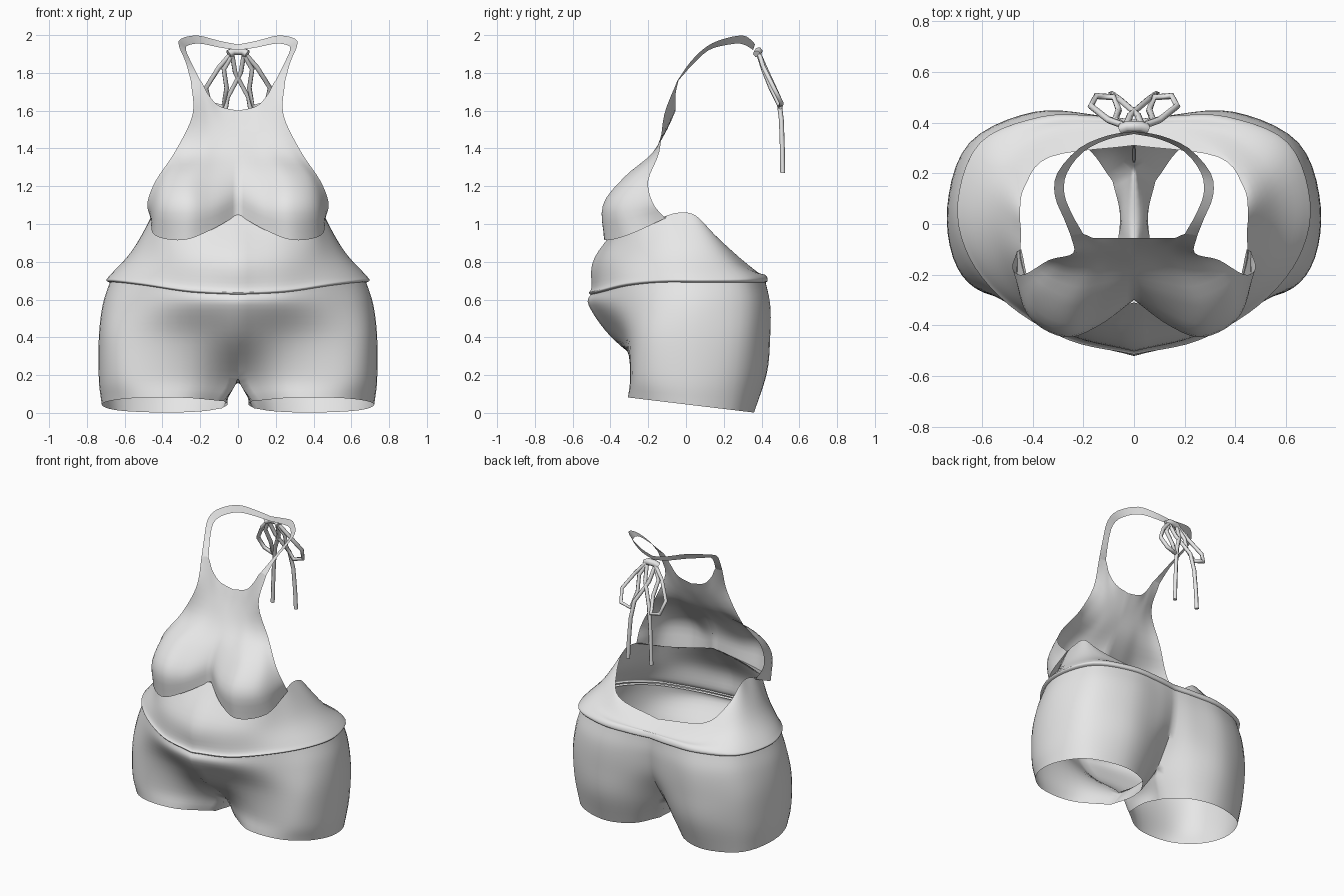
import bpy
from mathutils import Vector

cube = bpy.data.objects.get("Cube")
if cube:
    bpy.data.objects.remove(cube)

fabric = bpy.data.materials.new("light grey fabric")
fabric.use_nodes = True
colour = (0.8, 0.8, 0.8, 1)
fabric.diffuse_color = colour
fabric.node_tree.nodes["Principled BSDF"].inputs["Base Color"].default_value = colour


def smooth_path(points, steps):
    """Catmull-Rom curve through the points, with a number of steps per span."""
    pts = [Vector(p) for p in points]
    pts = [2 * pts[0] - pts[1]] + pts + [2 * pts[-1] - pts[-2]]
    out = []
    for a, b, c, d in zip(pts, pts[1:], pts[2:], pts[3:]):
        for i in range(steps):
            t = i / steps
            out.append(b + (c - a) * t / 2
                       + (2 * a - 5 * b + 4 * c - d) * t * t / 2
                       + (3 * b - a - 3 * c + d) * t ** 3 / 2)
    return out + [pts[-2]]


def make_grid(rows, across, along):
    """Smooth every row, then smooth between the rows."""
    fine = [smooth_path(row, across) for row in rows]
    columns = [smooth_path(column, along) for column in zip(*fine)]
    return [list(row) for row in zip(*columns)]


def cloth(name, *grids):
    """Turn grids for the left half into one mirrored sheet of cloth."""
    verts, faces = [], []
    for grid in grids:
        start, width = len(verts), len(grid[0])
        verts += [p for row in grid for p in row]
        for v in range(len(grid) - 1):
            for u in range(width - 1):
                a = start + v * width + u
                faces.append((a, a + 1, a + 1 + width, a + width))
    mesh = bpy.data.meshes.new(name)
    mesh.from_pydata(verts, [], faces)
    mesh.shade_smooth()
    mesh.materials.append(fabric)
    obj = bpy.data.objects.new(name, mesh)
    bpy.context.collection.objects.link(obj)
    mirror = obj.modifiers.new("mirror", 'MIRROR')
    mirror.merge_threshold = 0.002
    mirror.use_clip = True
    weld = obj.modifiers.new("weld", 'WELD')
    weld.merge_threshold = 0.001
    return obj


def cord(name, points, radius):
    curve = bpy.data.curves.new(name, 'CURVE')
    curve.dimensions = '3D'
    curve.bevel_depth = radius
    curve.bevel_resolution = 1
    curve.use_fill_caps = True
    line = curve.splines.new('POLY')
    line.points.add(len(points) - 1)
    for point, place in zip(line.points, points):
        point.co = (*place, 1)
    curve.materials.append(fabric)
    obj = bpy.data.objects.new(name, curve)
    bpy.context.collection.objects.link(obj)


def level(outline, height):
    """Give a flat outline its height, as a rule of depth."""
    return [(x, y, height(y)) for x, y in outline]


# Shorts: outlines run from the front centre round the hip to the back centre
def hem_height(y):
    return 0.045 - 0.12 * y


def waist_height(y):
    return 0.63 + 0.07 * min(1, (y + 0.52) / 0.28)


hem = level([(.075, -.14), (.28, -.29), (.52, -.29), (.675, -.16), (.72, .05),
             (.63, .27), (.4, .36), (.2, .31), (.085, .17)], hem_height)
crotch = level([(0, -.15), (.25, -.275), (.55, -.285), (.695, -.17),
                (.735, .06), (.65, .3), (.4, .425), (.17, .38), (0, .23)],
               lambda y: 0.17 + 0.1 * abs(y))
seat = level([(0, -.395), (.25, -.34), (.55, -.285), (.695, -.17), (.735, .07),
              (.65, .32), (.4, .44), (.16, .42), (0, .36)],
             lambda y: 0.4)
hip = level([(0, -.515), (.25, -.445), (.51, -.305), (.67, -.15), (.715, .08),
             (.62, .33), (.38, .44), (.15, .43), (0, .4)],
            lambda y: 0.57)
waist = level([(0, -.5), (.25, -.445), (.48, -.31), (.63, -.13), (.675, .08),
               (.59, .31), (.36, .41), (.15, .415), (0, .4)],
              waist_height)

STEPS = 5
outer = make_grid([hem, crotch, seat, hip, waist], STEPS, STEPS)

# Inner thigh closes each leg between the hem and the crotch seam
inner = []
for i, row in enumerate(outer[:STEPS + 1]):
    t = i / STEPS
    middle = Vector((.055 * (1 - t ** 3), .03, .045 + .115 * t))
    inner.append(smooth_path([row[0], middle, row[-1]], 6))
cloth("shorts", outer, inner[::-1])


# Belly wrap: rolled lower edge, flaring hips, open low back
def scaled(outline, factor, lift):
    return [(x * factor, y * factor, z + lift) for x, y, z in outline]


belly = [(0, -.485, .82), (.25, -.425, .82), (.42, -.31, .82), (.53, -.14, .85),
         (.56, .04, .86), (.52, .2, .84), (.39, .33, .77), (.2, .38, .745),
         (0, .385, .735)]
top_edge = [(0, -.31, 1.05), (.22, -.35, .98), (.39, -.28, .97),
            (.445, -.14, 1.03), (.445, -.04, 1.06), (.45, .05, 1.045),
            (.43, .15, .945), (.33, .265, .835), (0, .31, .79)]
cloth("belly_wrap", make_grid(
    [scaled(waist, .98, -.015), scaled(waist, 1.03, 0), scaled(waist, 1, .03),
     belly, top_edge], STEPS, STEPS))

# Halter bib: rows run from the centre to the arm edge, bottom to top
bust_edge = [(0, -.3, 1.05), (.14, -.395, .97), (.29, -.43, .915),
             (.44, -.31, .94), (.462, -.11, 1.03)]
bib = [
    bust_edge,
    [(0, -.295, 1.16), (.14, -.395, 1.1), (.27, -.44, 1.1),
     (.41, -.365, 1.1), (.48, -.175, 1.11)],
    [(0, -.25, 1.27), (.13, -.295, 1.25), (.26, -.325, 1.25),
     (.37, -.275, 1.25), (.435, -.2, 1.23)],
    [(0, -.165, 1.39), (.1, -.17, 1.38), (.18, -.175, 1.38),
     (.27, -.165, 1.38), (.335, -.142, 1.38)],
    [(0, -.1, 1.5), (.08, -.1, 1.51), (.15, -.1, 1.53),
     (.2, -.105, 1.56), (.24, -.115, 1.58)],
    [(0, -.055, 1.6), (.1, -.055, 1.625), (.16, -.055, 1.69),
     (.2, -.04, 1.76), (.25, -.045, 1.76)],
]
cloth("halter_bib", make_grid(bib, STEPS, 4))

# Underside of the bust tucks back to the belly wrap
tuck = [(0, -.3, 1.05), (.14, -.34, 1), (.28, -.34, .96),
        (.4, -.26, .98), (.445, -.1, 1.045)]
cloth("bust_underside", make_grid([tuck, bust_edge], STEPS, 2))

# Neck strap: a flat ribbon from the bib round to the nape
strap = [
    [(.2, -.04, 1.76), (.25, -.045, 1.76)],
    [(.245, .04, 1.85), (.278, .025, 1.86)],
    [(.275, .12, 1.92), (.312, .11, 1.94)],
    [(.265, .2, 1.945), (.303, .2, 1.98)],
    [(.2, .285, 1.955), (.215, .3, 1.998)],
    [(.1, .335, 1.935), (.1, .35, 1.97)],
    [(0, .355, 1.92), (0, .365, 1.95)],
]
cloth("neck_strap", make_grid(strap, 2, 3))

# Bow: knot, two hanging loops and two tails that cross below the knot
cord("bow_knot", [(-.05, .375, 1.9), (-.025, .385, 1.915), (.025, .385, 1.915),
                  (.05, .375, 1.9)], .022)
loop = [(.03, .385, 1.91), (.1, .41, 1.83), (.17, .465, 1.72),
        (.15, .505, 1.64), (.08, .5, 1.62), (.06, .45, 1.72),
        (.075, .41, 1.82), (.03, .385, 1.9)]
tail = [(-.03, .39, 1.89), (-.015, .43, 1.8), (.055, .49, 1.67),
        (.075, .505, 1.55), (.085, .51, 1.4), (.09, .512, 1.27)]
for side, sign in (("left", 1), ("right", -1)):
    for part, path in (("loop", loop), ("tail", tail)):
        cord(f"{side}_bow_{part}", [(x * sign, y, z) for x, y, z in path], .013)
